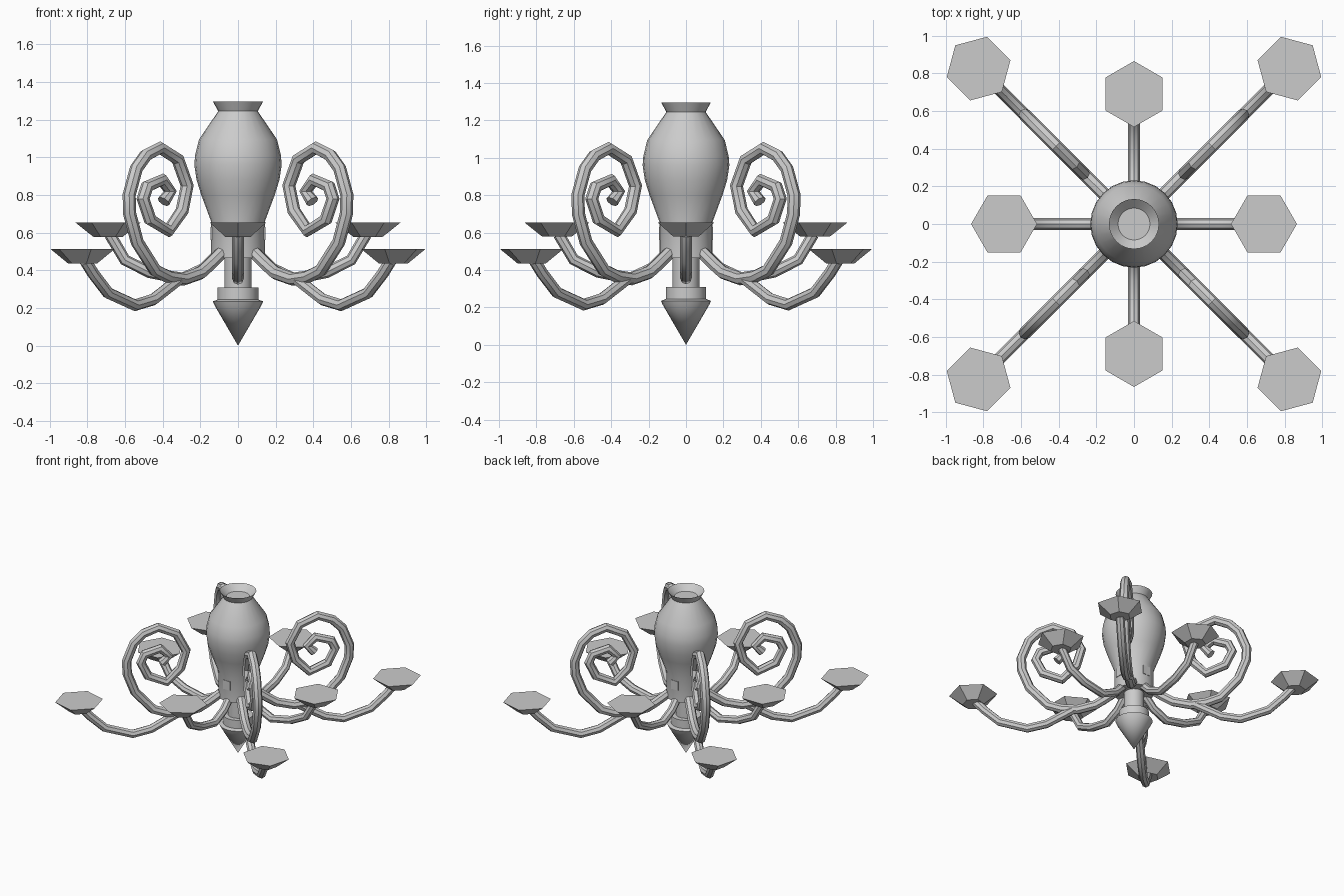
import bpy, bmesh, math
from mathutils import Matrix, Vector

if "Cube" in bpy.data.objects:
    bpy.data.objects.remove(bpy.data.objects["Cube"], do_unlink=True)

grey = bpy.data.materials.new("light grey metal")
grey.use_nodes = True
grey.diffuse_color = (0.6, 0.6, 0.6, 1)
grey.node_tree.nodes["Principled BSDF"].inputs["Base Color"].default_value = (0.6, 0.6, 0.6, 1)


def finish(obj, smooth=True):
    obj.data.materials.clear()
    obj.data.materials.append(grey)
    if smooth:
        bpy.ops.object.select_all(action="DESELECT")
        obj.select_set(True)
        bpy.context.view_layer.objects.active = obj
        bpy.ops.object.shade_smooth_by_angle(angle=math.radians(35))
    return obj


def from_bmesh(name, bm, smooth=True):
    bmesh.ops.recalc_face_normals(bm, faces=bm.faces)
    mesh = bpy.data.meshes.new(name)
    bm.to_mesh(mesh)
    bm.free()
    obj = bpy.data.objects.new(name, mesh)
    bpy.context.collection.objects.link(obj)
    return finish(obj, smooth)


def lathe(name, profile, sides=24):
    bm = bmesh.new()
    verts = [bm.verts.new((r, 0, z)) for r, z in profile]
    edges = [bm.edges.new(pair) for pair in zip(verts, verts[1:])]
    bmesh.ops.spin(bm, geom=verts + edges, cent=(0, 0, 0), axis=(0, 0, 1),
                   angle=math.tau, steps=sides)
    bmesh.ops.remove_doubles(bm, verts=bm.verts, dist=0.0005)
    return from_bmesh(name, bm)


def tube(name, path, angle, radius):
    """Round tube along (distance from axis, height) points in a vertical plane."""
    curve = bpy.data.curves.new(name, "CURVE")
    curve.dimensions = "3D"
    curve.bevel_depth = radius
    curve.bevel_resolution = 2
    curve.use_fill_caps = True
    spline = curve.splines.new("POLY")
    spline.points.add(len(path) - 1)
    for point, (d, z) in zip(spline.points, path):
        point.co = (d * math.cos(angle), d * math.sin(angle), z, 1)
    obj = bpy.data.objects.new(name, curve)
    bpy.context.collection.objects.link(obj)
    bpy.ops.object.select_all(action="DESELECT")
    obj.select_set(True)
    bpy.context.view_layer.objects.active = obj
    bpy.ops.object.convert(target="MESH")
    return finish(bpy.context.view_layer.objects.active)


def dish(name, distance, z_low, z_high, angle):
    bm = bmesh.new()
    place = (Matrix.Rotation(angle, 4, "Z")
             @ Matrix.Translation((distance, 0, (z_low + z_high) / 2)))
    bmesh.ops.create_cone(bm, cap_ends=True, segments=6, radius1=0.078, radius2=0.175,
                          depth=z_high - z_low, matrix=place)
    # Put one corner of the hexagon straight outwards
    out = Vector((math.cos(angle), math.sin(angle), 0))
    centre = out * distance
    top = max(bm.verts, key=lambda v: (v.co - centre).dot(out))
    flat = (top.co - centre).to_2d()
    turn = flat.angle_signed(out.to_2d())
    bmesh.ops.rotate(bm, verts=bm.verts, cent=centre, matrix=Matrix.Rotation(-turn, 3, "Z"))
    return from_bmesh(name, bm, False)


# Turned centre column, with a funnel rim at the top
lathe("vase_body", [(0, 0.465), (0.143, 0.465), (0.143, 0.66), (0.195, 0.80), (0.22, 0.88),
                    (0.232, 0.96), (0.228, 1.01), (0.207, 1.095), (0.105, 1.245),
                    (0.133, 1.296), (0.085, 1.25), (0, 1.25)])
lathe("lower_stem", [(0, 0.30), (0.072, 0.30), (0.072, 0.47), (0, 0.47)])
lathe("collar", [(0, 0.24), (0.108, 0.24), (0.108, 0.31), (0, 0.31)])
lathe("pointed_finial", [(0, 0), (0.125, 0.215), (0.134, 0.235), (0.108, 0.245), (0, 0.245)])

# Long arms: distances across the diagonal are stretched from the axis projection
diagonal = math.sqrt(2)
scroll = [(0.09, 0.49), (0.15, 0.43), (0.20, 0.385), (0.29, 0.353), (0.37, 0.365), (0.44, 0.40),
          (0.535, 0.55), (0.575, 0.70), (0.578, 0.80), (0.54, 0.94), (0.49, 1.01),
          (0.414, 1.05), (0.32, 0.99), (0.27, 0.85), (0.297, 0.715), (0.37, 0.61),
          (0.467, 0.67), (0.504, 0.78), (0.483, 0.845), (0.403, 0.88), (0.36, 0.82),
          (0.395, 0.765)]
long_arm = [(0.31, 0.355), (0.38, 0.30), (0.45, 0.245), (0.547, 0.215), (0.69, 0.28),
            (0.77, 0.385), (0.81, 0.45)]
short_arm = [(0.10, 0.49), (0.18, 0.41), (0.30, 0.355), (0.47, 0.39), (0.60, 0.455),
             (0.68, 0.59)]

for i, side in enumerate(("back_left", "back_right", "front_right", "front_left")):
    a = math.radians(45 + 90 * i)
    tube("scroll_" + side, [(d * diagonal, z) for d, z in scroll], a, 0.035)
    tube("long_arm_" + side, [(d * diagonal, z) for d, z in long_arm], a, 0.032)
    dish("low_dish_" + side, 0.825 * diagonal, 0.435, 0.512, a)

for i, side in enumerate(("left", "back", "right", "front")):
    a = math.radians(90 * i)
    tube("short_arm_" + side, short_arm, a, 0.031)
    dish("high_dish_" + side, 0.69, 0.578, 0.655, a)
    # Small square block set in the column
    bm = bmesh.new()
    bmesh.ops.create_cube(bm, size=1, matrix=Matrix.Rotation(a, 4, "Z")
                          @ Matrix.Translation((0.125, 0, 0.595))
                          @ Matrix.Diagonal((0.04, 0.06, 0.07, 1)))
    from_bmesh("column_block_" + side, bm, False)
